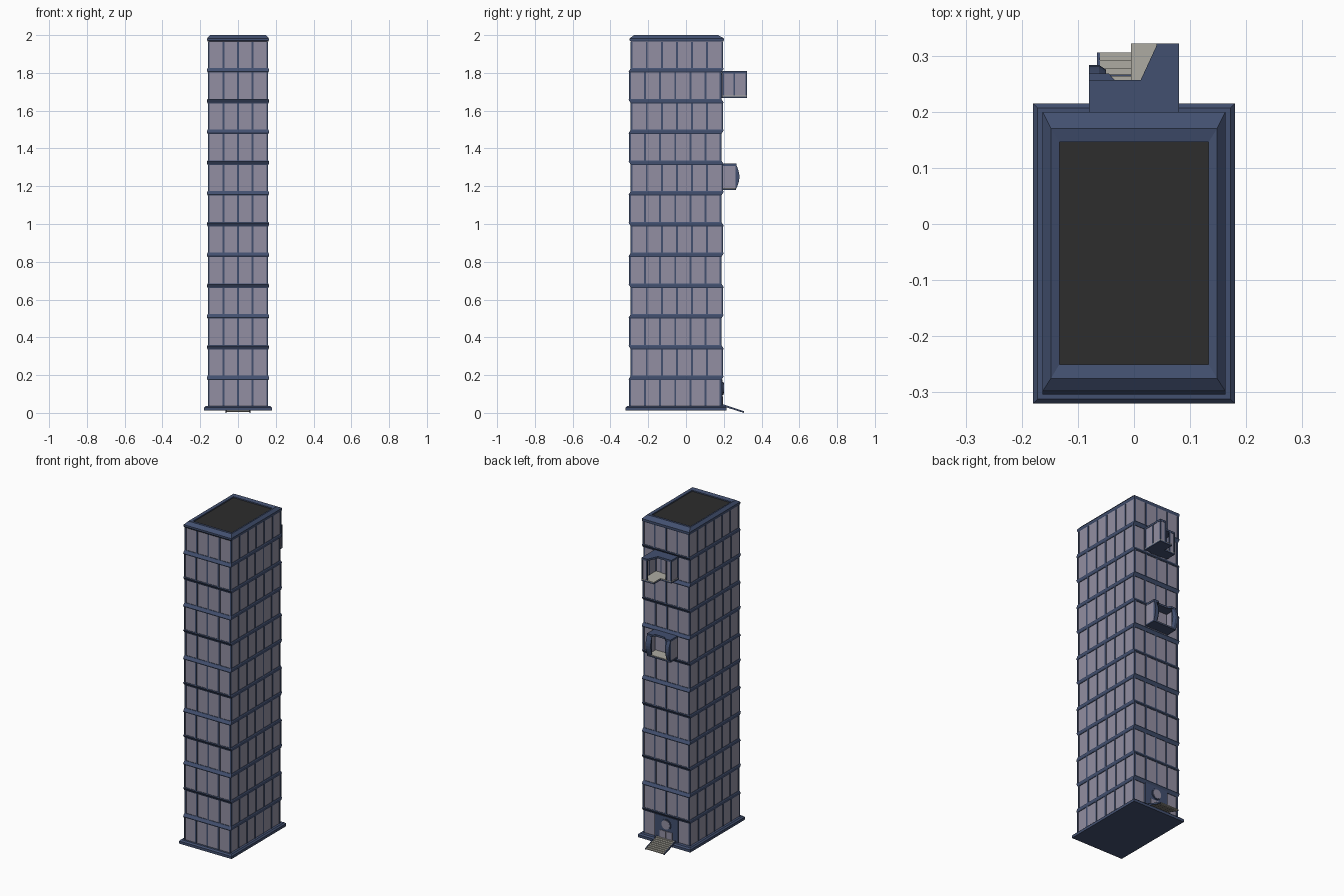
import bpy, bmesh, math
from mathutils import Matrix, Vector

if "Cube" in bpy.data.objects:
    bpy.data.objects.remove(bpy.data.objects["Cube"])


def material(name, col):
    m = bpy.data.materials.new(name)
    m.diffuse_color = (*col, 1)
    m.use_nodes = True
    m.node_tree.nodes["Principled BSDF"].inputs["Base Color"].default_value = m.diffuse_color
    return m


GLASS = material("window_grey", (0.29, 0.275, 0.36))
BLUE = material("frame_blue", (0.055, 0.08, 0.16))
DARK = material("roof_dark", (0.026, 0.026, 0.026))
PALE = material("pale_stone", (0.42, 0.41, 0.36))


def finish(name, bm, mat):
    bmesh.ops.recalc_face_normals(bm, faces=bm.faces)
    me = bpy.data.meshes.new(name)
    bm.to_mesh(me)
    bm.free()
    me.materials.append(mat)
    ob = bpy.data.objects.new(name, me)
    bpy.context.collection.objects.link(ob)
    return ob


def box(bm, x0, x1, y0, y1, z0, z1):
    m = Matrix.Translation(((x0 + x1) / 2, (y0 + y1) / 2, (z0 + z1) / 2))
    bmesh.ops.create_cube(bm, size=1, matrix=m @ Matrix.Diagonal((x1 - x0, y1 - y0, z1 - z0, 1)))


def boxes(name, mat, *dims):
    bm = bmesh.new()
    for d in dims:
        box(bm, *d)
    return finish(name, bm, mat)


def loft(bm, rings, cap=True):
    """Skin rectangles given as (half width, y0, y1, z)."""
    loops = [[bm.verts.new((x, y, z)) for x, y in ((-w, a), (w, a), (w, b), (-w, b))]
             for w, a, b, z in rings]
    for p, q in zip(loops, loops[1:]):
        for i in range(4):
            j = (i + 1) % 4
            bm.faces.new((p[i], p[j], q[j], q[i]))
    if cap:
        bm.faces.new(loops[0])
        bm.faces.new(loops[-1])


def prism(bm, pts, z0, z1):
    f = bm.faces.new([bm.verts.new((x, y, z0)) for x, y in pts])
    g = bmesh.ops.extrude_face_region(bm, geom=[f])
    bmesh.ops.translate(bm, verts=[v for v in g["geom"] if isinstance(v, bmesh.types.BMVert)],
                        vec=(0, 0, z1 - z0))


# base plate
bm = bmesh.new()
loft(bm, [(.18, -.32, .215, .012), (.18, -.32, .215, .028), (.172, -.312, .207, .036)])
finish("base_plate", bm, BLUE)

# storeys, shifted alternately forwards and backwards
STEP, BAND, W, N = .1629, .024, .16, 12
walls, frames = bmesh.new(), bmesh.new()
def extent(i):
    return (-.302, .188) if i % 2 == 0 else (-.293, .197)
for i in range(N):
    a, b = extent(i)
    z0 = .034 + i * STEP
    z1 = z0 + STEP - BAND
    box(walls, -W + .003, W - .003, a + .003, b - .003, z0 - .004, z1 + .004)
    # mullions on all four sides
    for k in range(5):
        x = -W + .005 + k * (2 * W - .01) / 4
        for y in (a + .003, b - .003):
            box(frames, x - .005, x + .005, y - .003, y + .003, z0, z1)
    for k in range(7):
        y = a + .005 + k * (b - a - .01) / 6
        for x in (-W + .003, W - .003):
            box(frames, x - .003, x + .003, y - .005, y + .005, z0, z1)
    # sloped band up to the next storey
    if i < N - 1:
        c, d = extent(i + 1)
        loft(frames, [(W, a, b, z1), (W + .003, a - .002, b + .002, z1 + .005),
                      (W + .003, c - .002, d + .002, z1 + BAND - .005), (W, c, d, z1 + BAND)])
finish("window_walls", walls, GLASS)
finish("frames_and_bands", frames, BLUE)

# parapet and roof
bm = bmesh.new()
loft(bm, [(.16, -.293, .197, 1.965), (.163, -.298, .2, 1.972), (.163, -.298, .2, 1.983),
          (.148, -.275, .17, 2.0), (.133, -.25, .146, 1.995), (.133, -.25, .146, 1.985)], False)
finish("parapet", bm, BLUE)
boxes("roof_deck", DARK, (-.134, .134, -.251, .147, 1.96, 1.988))

# entrance
boxes("entrance_surround", BLUE, (-.08, .08, .18, .194, .034, .178))
boxes("entrance_doors", GLASS, (-.042, -.002, .19, .197, .038, .088),
      (.002, .042, .19, .197, .038, .088))
for name, r, depth, mat in (("round_window_rim", .034, .018, BLUE), ("round_window", .028, .022, GLASS)):
    bm = bmesh.new()
    bmesh.ops.create_cone(bm, cap_ends=True, segments=20, radius1=r, radius2=r, depth=depth,
                          matrix=Matrix.Translation((0, .19, .13)) @ Matrix.Rotation(math.pi / 2, 4, 'X'))
    finish(name, bm, mat)

# entrance steps with sloping stringers
treads = []
for k in range(8):
    y, z = .192 + k * .0142, .043 - k * .0048
    treads.append((-.062, .062, y, y + .0145, z - .006, z))
boxes("entrance_steps", PALE, *treads)
bm = bmesh.new()
for s in (-1, 1):
    x0, x1 = sorted((s * .061, s * .066))
    vs = [[bm.verts.new((x, y, z)) for y, z in ((.192, .036), (.192, .047), (.306, .009), (.306, 0))]
          for x in (x0, x1)]
    bm.faces.new(vs[0])
    bm.faces.new(vs[1])
    for i in range(4):
        j = (i + 1) % 4
        bm.faces.new((vs[0][i], vs[0][j], vs[1][j], vs[1][i]))
finish("step_stringers", bm, BLUE)

# upper balcony: stepped floor, diagonally cut roof
Z0, Z1 = 1.667, 1.81
L_SHAPE = [(-.08, .19), (.08, .19), (.08, .322), (-.005, .322), (-.005, .257), (-.08, .257)]
for name, z0, z1, mat in (("upper_balcony_base", Z0, Z0 + .008, BLUE),
                          ("upper_balcony_floor", Z0 + .008, Z0 + .012, PALE)):
    bm = bmesh.new()
    prism(bm, L_SHAPE, z0, z1)
    finish(name, bm, mat)
bm = bmesh.new()
prism(bm, [(-.08, .19), (.08, .19), (.08, .322), (.042, .322), (.012, .257), (-.08, .257)], Z1 - .012, Z1)
finish("upper_balcony_roof", bm, BLUE)
boxes("upper_balcony_panels", GLASS,
      (.073, .078, .195, .32, Z0 + .01, Z1 - .01), (.044, .078, .315, .32, Z0 + .01, Z1 - .01),
      (-.078, -.073, .195, .255, Z0 + .01, Z1 - .01), (-.078, -.044, .25, .255, Z0 + .01, Z1 - .01))
boxes("upper_balcony_posts", BLUE, *[(x - .004, x + .004, y - .004, y + .004, Z0, Z1 - .002) for x, y in
      ((.076, .255), (.076, .318), (.044, .318), (-.076, .253), (-.044, .253), (.076, .197), (-.076, .197))])

# lower balcony: open middle between two wings with bowed fronts
Z0, Z1 = 1.18, 1.32
boxes("lower_balcony_base", BLUE, (-.08, .08, .185, .266, Z0, Z0 + .008))
boxes("lower_balcony_floor", PALE, (-.072, .072, .185, .264, Z0 + .008, Z0 + .012))
bm = bmesh.new()
prism(bm, [(-.08, .185), (.08, .185), (.08, .268), (.045, .268), (.03, .252), (-.03, .252),
           (-.045, .268), (-.08, .268)], Z1 - .012, Z1)
finish("lower_balcony_roof", bm, BLUE)
for s, side in ((-1, "left"), (1, "right")):
    xa, xb = sorted((s * .073, s * .078))
    boxes(f"lower_balcony_{side}_panel", GLASS, (xa, xb, .19, .262, Z0 + .01, Z1 - .01))
    bm = bmesh.new()
    rows = []
    for k in range(9):
        t = k / 8
        y, z = .264 + .019 * math.sin(math.pi * t), Z0 + .002 + t * (Z1 - Z0 - .004)
        rows.append([bm.verts.new((s * x, yy, z)) for x, yy in
                     ((.05, .262), (.08, .262), (.08, y), (.062, y), (.05, y - .008))])
    for p, q in zip(rows, rows[1:]):
        for i in range(5):
            j = (i + 1) % 5
            bm.faces.new((p[i], p[j], q[j], q[i]))
    bm.faces.new(rows[0])
    bm.faces.new(rows[-1])
    finish(f"lower_balcony_{side}_bow", bm, BLUE)

# balcony doorways in the back wall
for name, z, y in (("upper", 1.667, .188), ("lower", 1.18, .188)):
    boxes(f"{name}_doorway_frame", BLUE, (-.04, .04, y - .01, y + .003, z, z + .135))
    boxes(f"{name}_doorway_glass", GLASS, (-.033, .033, y, y + .006, z + .012, z + .125))
